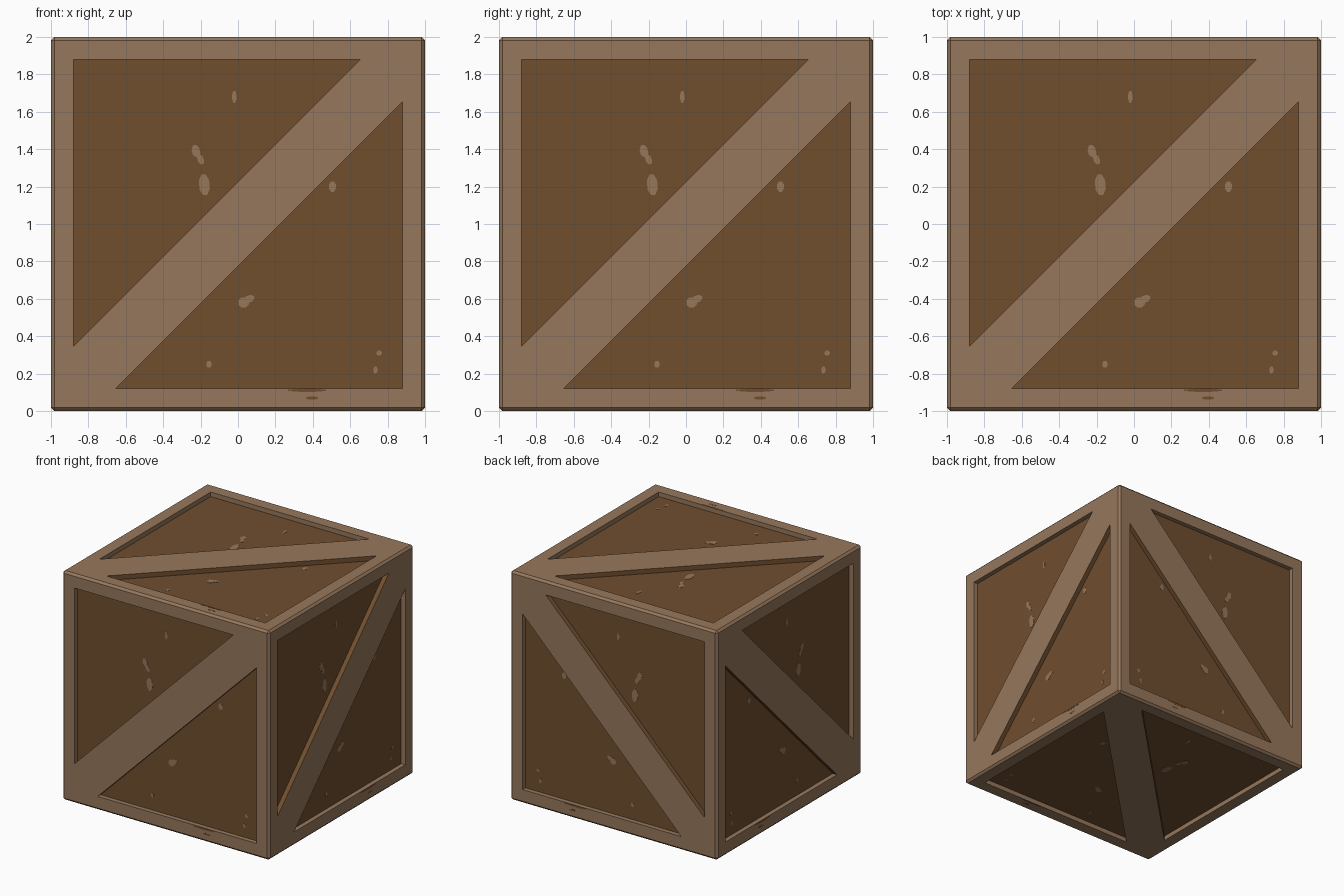
import bpy, bmesh, math
from mathutils import Vector

if "Cube" in bpy.data.objects:
    bpy.data.objects.remove(bpy.data.objects["Cube"])

DEPTH = 0.04      # recess depth of the panels
FLOOR = 1 - DEPTH
RISE = Vector((0, 0, 1))


def srgb(*c):
    return [((v / 255 + 0.055) / 1.055) ** 2.4 for v in c] + [1]


def material(name, *c):
    m = bpy.data.materials.new(name)
    m.diffuse_color = srgb(*c)
    m.use_nodes = True
    m.node_tree.nodes["Principled BSDF"].inputs["Base Color"].default_value = m.diffuse_color
    return m


frame_mat = material("light wood", 150, 119, 92)
panel_mat = material("dark wood", 112, 78, 47)


def make_object(name, bm, mats):
    bmesh.ops.recalc_face_normals(bm, faces=bm.faces)
    me = bpy.data.meshes.new(name)
    bm.to_mesh(me)
    bm.free()
    for m in mats:
        me.materials.append(m)
    ob = bpy.data.objects.new(name, me)
    ob.location = RISE
    bpy.context.collection.objects.link(ob)
    return ob


def place(axis, u, v, n):
    # side coordinates (across, up, outward) to crate coordinates
    return {"y": (u, n, v), "x": (n, u, v), "z": (u, v, n)}[axis]


def prism(bm, axis, pts, n0, n1):
    low = [bm.verts.new(place(axis, u, v, n0)) for u, v in pts]
    high = [bm.verts.new(place(axis, u, v, n1)) for u, v in pts]
    bm.faces.new(low)
    bm.faces.new(high[::-1])
    for i in range(len(pts)):
        j = (i + 1) % len(pts)
        bm.faces.new((low[i], high[i], high[j], low[j]))


def blob(u, v, w, h, turn, count=8):
    t = math.radians(turn)
    pts = []
    for i in range(count):
        a = 2 * math.pi * (i + 0.5) / count
        x, y = w / 2 * math.cos(a), h / 2 * math.sin(a)
        pts.append((u + x * math.cos(t) - y * math.sin(t),
                    v + x * math.sin(t) + y * math.cos(t)))
    return pts


SIDES = [(axis, s) for axis in "xyz" for s in (-1, 1)]

# crate body: cube with narrow chamfers
bm = bmesh.new()
bmesh.ops.create_cube(bm, size=2)
bmesh.ops.bevel(bm, geom=bm.edges[:], offset=0.018, segments=1, affect='EDGES')
crate = make_object("crate", bm, [frame_mat, panel_mat])

# cutter: two triangles on each side, leaving border and diagonal brace
triangle = [(-0.88, 0.88), (0.655, 0.88), (-0.88, -0.655)]
mirrored = [(v, u) for u, v in triangle]
bm = bmesh.new()
for axis, s in SIDES:
    for tri in (triangle, mirrored):
        prism(bm, axis, tri, s * FLOOR, s * 1.1)
cutter = make_object("panel_cutter", bm, [])
cutter.hide_render = True

mod = crate.modifiers.new("recesses", 'BOOLEAN')
mod.operation = 'DIFFERENCE'
mod.solver = 'EXACT'
mod.object = cutter
bpy.context.view_layer.update()
cut = bpy.data.meshes.new_from_object(
    crate.evaluated_get(bpy.context.evaluated_depsgraph_get()))
crate.modifiers.clear()
crate.data = cut
bpy.data.objects.remove(cutter)
cut.materials.clear()
cut.materials.append(frame_mat)
cut.materials.append(panel_mat)

# recess floors and brace walls are dark, the rest is light
for p in cut.polygons:
    c = sorted(abs(x) for x in p.center)
    floor = abs(c[2] - FLOOR) < 0.003
    brace_wall = c[1] < 0.86 and max(abs(x) for x in p.normal) < 0.9
    p.material_index = 1 if floor or brace_wall else 0

# worn light flecks on the panels: across, up, width, height, turn
flecks = [(-0.02, 0.68, 0.025, 0.07, 0), (-0.225, 0.39, 0.045, 0.07, 15),
          (-0.2, 0.345, 0.035, 0.06, 20), (-0.18, 0.21, 0.06, 0.12, 5),
          (0.505, 0.2, 0.04, 0.06, 0), (0.03, -0.42, 0.06, 0.06, 0),
          (0.06, -0.4, 0.06, 0.04, 20), (-0.155, -0.75, 0.03, 0.04, 0),
          (0.755, -0.69, 0.03, 0.03, 0), (0.735, -0.78, 0.025, 0.04, 0)]
bm = bmesh.new()
for axis, s in SIDES:
    for f in flecks:
        prism(bm, axis, blob(*f), s * (FLOOR - 0.003), s * (FLOOR + 0.002))
make_object("panel_flecks", bm, [frame_mat])

# dark scuffs on the border
scuffs = [(0.395, -0.93, 0.07, 0.018, 0), (0.37, -0.889, 0.22, 0.018, 0)]
bm = bmesh.new()
for axis, s in SIDES:
    for f in scuffs:
        prism(bm, axis, blob(*f), s * 0.998, s * 1.001)
make_object("border_scuffs", bm, [panel_mat])
